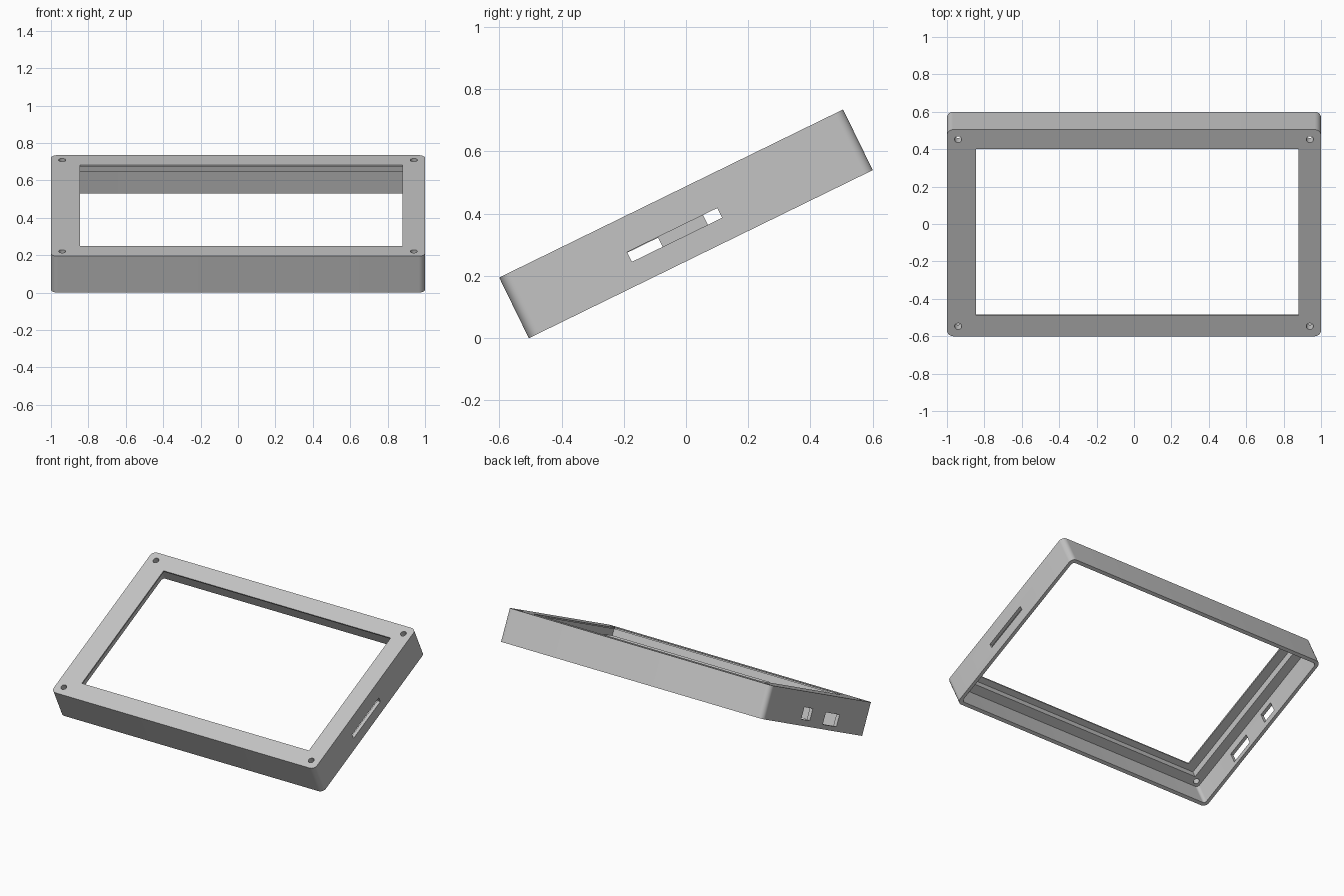
import bpy, bmesh, math
from mathutils import Matrix, Vector

if "Cube" in bpy.data.objects:
    bpy.data.objects.remove(bpy.data.objects["Cube"], do_unlink=True)

HALF_L, HEIGHT = 0.615, 0.217
TILT = math.atan2(0.54, 1.105)

grey = bpy.data.materials.new("matte grey plastic")
grey.use_nodes = True
grey.diffuse_color = (0.55, 0.55, 0.55, 1)
grey.node_tree.nodes["Principled BSDF"].inputs["Base Color"].default_value = (0.55, 0.55, 0.55, 1)


def make_object(name, bm):
    mesh = bpy.data.meshes.new(name)
    bmesh.ops.recalc_face_normals(bm, faces=bm.faces)
    bm.to_mesh(mesh)
    bm.free()
    mesh.materials.append(grey)
    obj = bpy.data.objects.new(name, mesh)
    bpy.context.collection.objects.link(obj)
    return obj


def ring(bm, x0, x1, y0, y1, z, r, steps=8):
    """Rounded rectangle of vertices at height z."""
    corners = [(x1 - r, y1 - r), (x0 + r, y1 - r), (x0 + r, y0 + r), (x1 - r, y0 + r)]
    verts = []
    for quarter, (cx, cy) in enumerate(corners):
        for i in range(steps + 1):
            a = (quarter + i / steps) * math.pi / 2
            verts.append(bm.verts.new((cx + r * math.cos(a), cy + r * math.sin(a), z)))
    return verts


# Bezel: closed stepped wall section, outside over the top and down the inside
LIP, LEDGE = HEIGHT - 0.01, 0.16
outer = (-1, 1, -HALF_L, HALF_L)
window = (-0.845, 0.88, -0.49, 0.498)
recess = (-0.91, 0.91, -0.53, 0.53)
cavity = (-0.977, 0.977, -0.592, 0.592)
section = [(outer, 0, 0.035), (outer, HEIGHT, 0.035),
           (window, HEIGHT, 0), (window, LIP, 0),
           (recess, LIP, 0), (recess, LEDGE, 0),
           (cavity, LEDGE, 0.02), (cavity, 0, 0.02)]
bm = bmesh.new()
rings = [ring(bm, *rect, z, r) for rect, z, r in section]
for k, a in enumerate(rings):
    b = rings[(k + 1) % len(rings)]
    for i in range(len(a)):
        j = (i + 1) % len(a)
        bm.faces.new((a[i], a[j], b[j], b[i]))
bmesh.ops.remove_doubles(bm, verts=bm.verts, dist=0.0001)
bezel = make_object("display_bezel", bm)

# Cutters: corner screw holes, card slot on the left, two ports on the right
bm = bmesh.new()
for x in (-0.94, 0.94):
    for y in (-0.556, 0.556):
        bmesh.ops.create_cone(bm, cap_ends=True, segments=24, radius1=0.019, radius2=0.019,
                              depth=0.2, matrix=Matrix.Translation((x, y, HEIGHT)))
openings = [(1, -0.21, 0.113, 0.075, 0.11),
            (-1, -0.265, -0.10, 0.03, 0.108),
            (-1, 0.062, 0.165, 0.04, 0.118)]
for x, y0, y1, z0, z1 in openings:
    place = Matrix.Translation((x, (y0 + y1) / 2, (z0 + z1) / 2))
    size = Matrix.Diagonal((0.1, y1 - y0, z1 - z0, 1))
    bmesh.ops.create_cube(bm, size=1, matrix=place @ size)
cutter = make_object("opening_cutter", bm)
cutter.hide_render = True

bpy.ops.object.select_all(action="DESELECT")
bezel.select_set(True)
bpy.context.view_layer.objects.active = bezel
cut = bezel.modifiers.new("openings", "BOOLEAN")
cut.operation, cut.solver, cut.object = "DIFFERENCE", "EXACT", cutter
bpy.ops.object.modifier_apply(modifier=cut.name)
bpy.data.objects.remove(cutter, do_unlink=True)

# Lean the bezel back so that its front lower edge rests on the ground
pivot = Vector((0, HALF_L, 0))
bezel.data.transform(Matrix.Translation((0, -0.505, 0))
                     @ Matrix.Rotation(TILT, 4, "X") @ Matrix.Translation(pivot))
bpy.ops.object.shade_smooth_by_angle(angle=math.radians(30))
